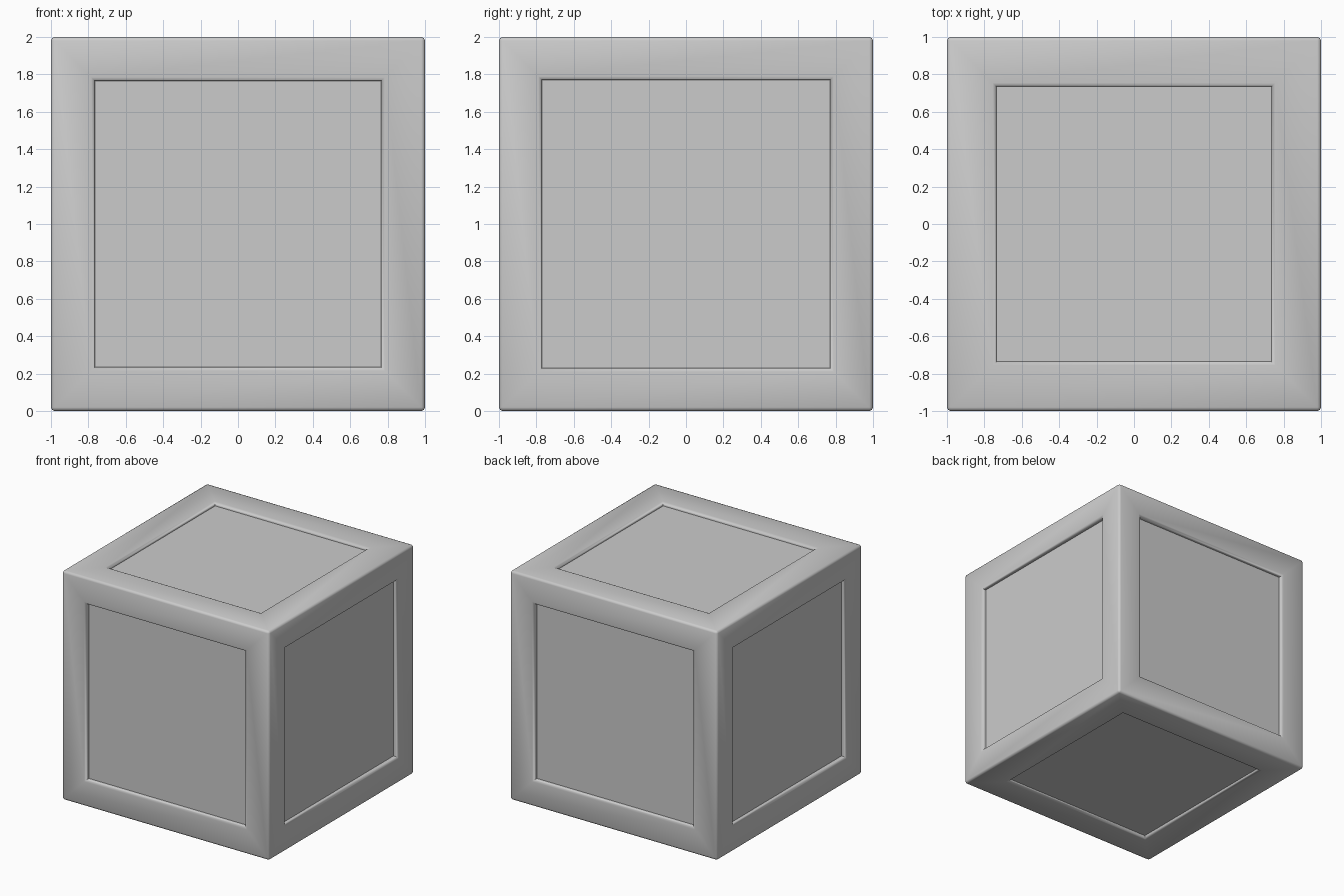
import bpy, bmesh

if "Cube" in bpy.data.objects:
    bpy.data.objects.remove(bpy.data.objects["Cube"])

# Crate body: cube with a recessed panel on every side
bm = bmesh.new()
bmesh.ops.create_cube(bm, size=2.0)
bm.normal_update()
outer_edges = list(bm.edges)
rim_edges = set()

for face in list(bm.faces):
    n = face.normal.copy()
    if abs(n.z) > 0.5:
        border, depth = 0.265, 0.027    # top and bottom
    elif abs(n.y) > 0.5:
        border, depth = 0.235, 0.035    # front and back
    else:
        border, depth = 0.23, 0.038     # left and right
    # frame border
    bmesh.ops.inset_individual(bm, faces=[face], thickness=border, use_even_offset=True)
    rim_edges.update(face.edges)
    # sink the panel, leaving straight recess walls
    floor = bmesh.ops.extrude_discrete_faces(bm, faces=[face])["faces"][0]
    bmesh.ops.translate(bm, verts=floor.verts, vec=-n * depth)

# Soften the outer edges and the rims of the recesses
soft = [e for e in list(outer_edges) + list(rim_edges) if e.is_valid]
# keep only rim edges lying on the outside of the cube
soft = [e for e in soft
        if all(max(abs(c) for c in v.co) > 0.999 for v in e.verts)]
bmesh.ops.bevel(bm, geom=soft, offset=0.02, offset_type='OFFSET',
                segments=2, profile=0.5, affect='EDGES', clamp_overlap=True)
bmesh.ops.translate(bm, verts=bm.verts, vec=(0, 0, 1))
bmesh.ops.recalc_face_normals(bm, faces=bm.faces)

mesh = bpy.data.meshes.new("crate")
bm.to_mesh(mesh)
bm.free()
crate = bpy.data.objects.new("crate", mesh)
bpy.context.collection.objects.link(crate)

# Smooth shading, panels kept crisp
bpy.context.view_layer.objects.active = crate
crate.select_set(True)
bpy.ops.object.shade_smooth_by_angle(angle=0.9)
